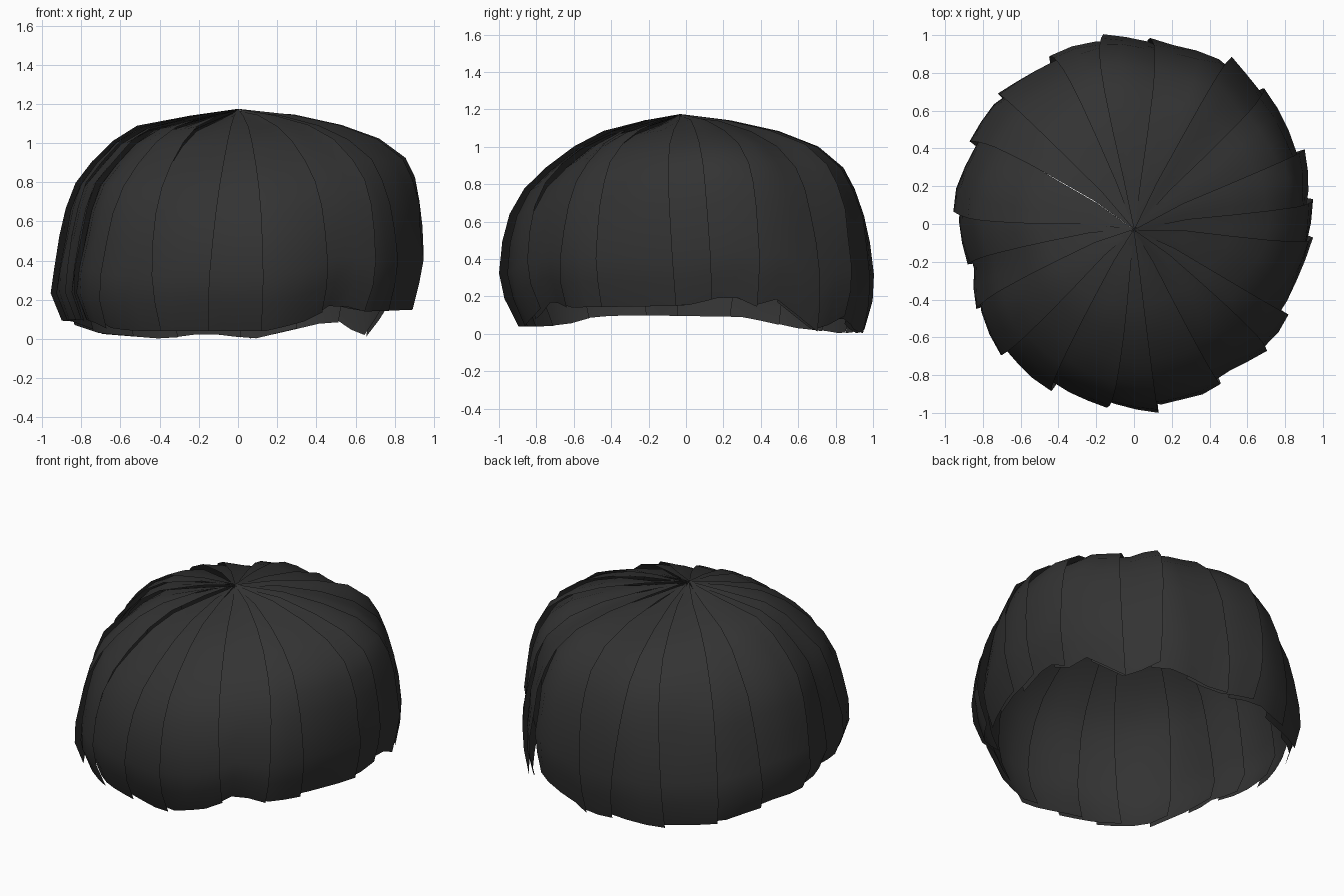
import bpy, bmesh, math, random

if "Cube" in bpy.data.objects:
    bpy.data.objects.remove(bpy.data.objects["Cube"])
random.seed(4)

mat = bpy.data.materials.new("charcoal black")
mat.diffuse_color = (0.033, 0.033, 0.033, 1)
mat.use_nodes = True
mat.node_tree.nodes["Principled BSDF"].inputs["Base Color"].default_value = mat.diffuse_color

# plan outline of the dome (x, y), anticlockwise
PLAN = [(.95, .15), (.91, .4), (.85, .52), (.66, .78), (.51, .91), (.2, .96), (-.22, 1),
        (-.58, .82), (-.76, .68), (-.85, .5), (-.95, .24), (-.95, -.02), (-.87, -.25),
        (-.84, -.5), (-.76, -.67), (-.59, -.82), (-.2, -.96), (.13, -1), (.35, -.93),
        (.55, -.8), (.75, -.66), (.82, -.5), (.9, -.28), (.95, 0)]
# lower hem height by angle in degrees
HEM = [(0, .15), (16, .21), (23, .13), (29, .22), (48, .0), (58, .1), (85, .0), (100, .03),
       (114, .0), (140, .03), (160, .09), (200, .1), (215, .09), (225, .05), (238, .04),
       (280, .04), (295, .1), (305, .19), (313, .14), (360, .15)]
# radius share at each height share, for right, back, left and front
LEVELS = [0, .13, .25, .4, .53, .65, .75, .85, .92, .97]
SHARES = [[.94, .98, 1, .99, .98, .95, .9, .76, .56, .3],
          [.95, .99, 1, .985, .96, .91, .85, .72, .5, .24],
          [.94, 1, .985, .95, .92, .87, .78, .67, .54, .26],
          [.9, .97, 1, .985, .95, .87, .75, .6, .44, .22]]
TOP = 1.175
PANELS, STEPS = 20, 4


def lerp(table, a):
    """Read a sorted (angle, value) table."""
    for (a0, v0), (a1, v1) in zip(table, table[1:]):
        if a0 <= a <= a1:
            return v0 + (v1 - v0) * (a - a0) / (a1 - a0)
    return table[-1][1]


polar = sorted((math.degrees(math.atan2(y, x)) % 360, math.hypot(x, y)) for x, y in PLAN)
polar = [(polar[-1][0] - 360, polar[-1][1])] + polar + [(polar[0][0] + 360, polar[0][1])]


def share(level, deg):
    q = int(deg // 90) % 4
    t = (1 - math.cos(math.pi * (deg % 90) / 90)) / 2
    return SHARES[q][level] * (1 - t) + SHARES[(q + 1) % 4][level] * t


def point(level, deg, depth):
    """Point on the dome, pulled inward by the factor depth."""
    deg %= 360
    a, h = math.radians(deg), LEVELS[level]
    low = lerp(HEM, deg)
    r = lerp(polar, deg) * share(level, deg) * depth
    r *= 1 - .07 * h * math.sin(2 * a) ** 2            # rounder towards the crown
    return (r * math.cos(a), r * math.sin(a), low + (TOP - low) * h - (1 - depth) * .5 * h)


# hair panels, lapped like shingles round the head
def panel(n):
    bm = bmesh.new()
    start = n * 360 / PANELS + random.uniform(-3, 3)
    width = 360 / PANELS + random.uniform(7, 12)
    twist = random.uniform(-6, 6)
    rows = []
    for k, h in enumerate(LEVELS):
        row = []
        for s in range(STEPS + 1):
            depth = .945 + .055 * s / STEPS + random.uniform(-.006, .004)
            row.append(bm.verts.new(point(k, start + twist * h + width * s / STEPS, depth)))
        rows.append(row)
    crown = bm.verts.new((0, -.03, TOP - .01 * (n % 2)))
    for lo, hi in zip(rows, rows[1:]):
        for s in range(STEPS):
            bm.faces.new((lo[s], lo[s + 1], hi[s + 1], hi[s]))
    for s in range(STEPS):
        bm.faces.new((rows[-1][s], rows[-1][s + 1], crown))
    for f in bm.faces:
        f.smooth = True
    mesh = bpy.data.meshes.new("hair_panel")
    bm.to_mesh(mesh)
    bm.free()
    mesh.materials.append(mat)
    bpy.context.collection.objects.link(bpy.data.objects.new(f"hair_panel_{n + 1}", mesh))


for n in range(PANELS):
    panel(n)
